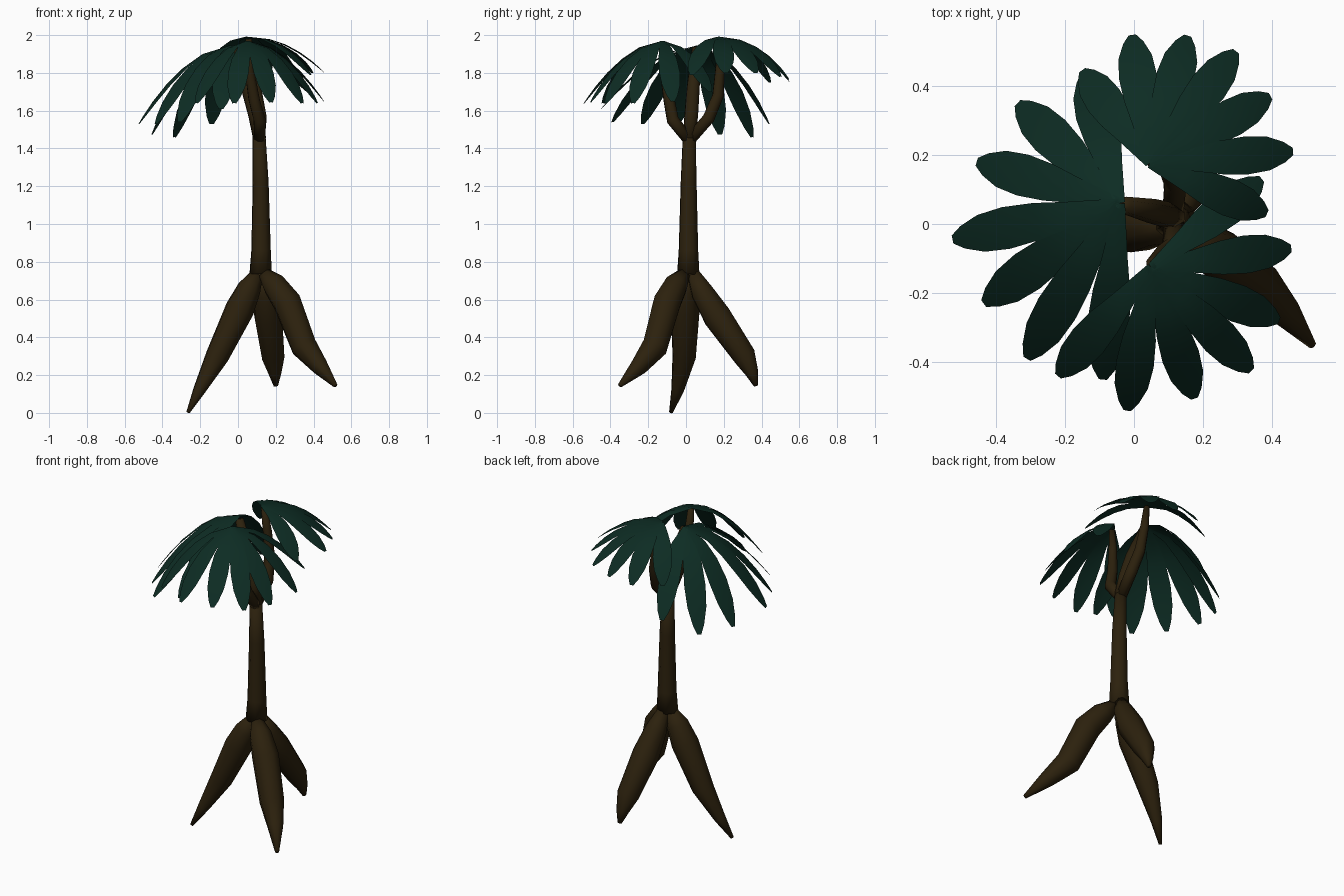
import bpy, bmesh, math
from mathutils import Vector


def material(name, rgb):
    m = bpy.data.materials.new(name)
    m.diffuse_color = (*rgb, 1)
    return m


BARK = material("dark bark", (0.025, 0.015, 0.004))
LEAF = material("deep green leaf", (0.004, 0.025, 0.017))


def finish(name, bm, mat, smooth):
    me = bpy.data.meshes.new(name)
    bm.to_mesh(me)
    bm.free()
    me.materials.append(mat)
    for p in me.polygons:
        p.use_smooth = smooth
    ob = bpy.data.objects.new(name, me)
    bpy.context.collection.objects.link(ob)
    return ob


def tube(name, nodes, sides=8):
    """Tapered tube through (x, y, z, radius) nodes."""
    bm = bmesh.new()
    pts = [Vector(n[:3]) for n in nodes]
    rings = []
    for i, p in enumerate(pts):
        d = (pts[min(i + 1, len(pts) - 1)] - pts[max(i - 1, 0)]).normalized()
        u = (Vector((0.3, 0.95, 0)) - d * d.dot(Vector((0.3, 0.95, 0)))).normalized()
        v = d.cross(u)
        r = nodes[i][3]
        rings.append([bm.verts.new(p + r * (math.cos(a) * u + math.sin(a) * v))
                      for a in (2 * math.pi * k / sides for k in range(sides))])
    for a, b in zip(rings, rings[1:]):
        for k in range(sides):
            j = (k + 1) % sides
            bm.faces.new((a[k], a[j], b[j], b[k]))
    bm.faces.new(rings[0][::-1])
    bm.faces.new(rings[-1])
    bmesh.ops.recalc_face_normals(bm, faces=bm.faces)
    return finish(name, bm, BARK, True)


# Trunk
tube("trunk", [(.12, .012, .735, .062), (.122, .013, .86, .054), (.12, .014, 1.22, .044),
               (.112, .017, 1.46, .036)])

# Three prop roots
tube("left_root", [(.10, .005, .735, .035), (.06, 0, .66, .065), (.01, -.005, .55, .08),
                   (-.11, -.01, .30, .064), (-.205, -.045, .12, .034), (-.264, -.08, .003, .010)])
tube("front_root", [(.14, -.01, .735, .035), (.19, -.05, .68, .065), (.26, -.10, .585, .078),
                    (.35, -.165, .35, .072), (.435, -.25, .245, .047), (.516, -.35, .145, .012)])
tube("back_root", [(.13, .04, .735, .035), (.145, .085, .64, .062), (.16, .165, .51, .078),
                   (.185, .31, .30, .064), (.195, .35, .21, .036), (.2, .371, .143, .012)])

# Three branches
tube("left_branch", [(.115, .018, 1.45, .036), (.09, .028, 1.58, .038), (.05, .038, 1.72, .036),
                     (-.03, .055, 1.93, .025)])
tube("back_branch", [(.112, .025, 1.45, .032), (.12, .12, 1.56, .034), (.10, .17, 1.68, .032),
                     (.075, .182, 1.84, .026), (.055, .178, 1.98, .018)])
tube("front_branch", [(.115, .01, 1.45, .032), (.115, -.07, 1.55, .034), (.085, -.09, 1.66, .031),
                      (.06, -.115, 1.82, .026), (.055, -.128, 1.96, .018)])

# Leaf outline: fraction of the length, half width
OUTLINE = [(0, .012), (.3, .031), (.5, .046), (.68, .052), (.83, .046), (.94, .028), (1, .010)]


def crown(name, centre, tips, width, arch):
    """Fan of arched, slightly folded leaves from the centre to each tip."""
    bm = bmesh.new()
    c = Vector(centre)
    for tip in tips:
        d = Vector(tip) - c
        side = Vector((-d.y, d.x, 0)).normalized()
        rows = []
        for s, w in OUTLINE:
            mid = c + Vector((d.x * s, d.y * s, d.z * s ** arch))
            w *= width
            fold = Vector((0, 0, -.12 * w))
            rows.append([bm.verts.new(q) for q in
                         (mid - side * w + fold, mid, mid + side * w + fold)])
        for a, b in zip(rows, rows[1:]):
            for k in (0, 1):
                bm.faces.new((a[k], b[k], b[k + 1], a[k + 1]))
    for f in bm.faces:
        f.normal_update()
        if f.normal.z < 0:
            f.normal_flip()
    return finish(name, bm, LEAF, True)


# Leaf crowns, each spreading outward over about half a turn
crown("left_crown", (-.04, .06, 1.945),
      [(-.14, .44, 1.53), (-.337, .35, 1.46), (-.455, .18, 1.475), (-.525, -.045, 1.53),
       (-.435, -.23, 1.53), (-.31, -.39, 1.54), (-.09, -.45, 1.61)], 1.18, 1.85)
crown("back_crown", (.045, .175, 1.992),
      [(-.15, .445, 1.75), (-.005, .547, 1.755), (.155, .545, 1.765), (.295, .50, 1.78),
       (.395, .37, 1.80), (.46, .21, 1.80), (.385, .03, 1.79)], 1.06, 2.2)
crown("front_crown", (.05, -.125, 1.97),
      [(-.22, -.44, 1.64), (-.02, -.54, 1.64), (.175, -.505, 1.645), (.34, -.425, 1.64),
       (.42, -.28, 1.64), (.455, -.07, 1.65), (.37, .13, 1.70)], 1.06, 1.85)
